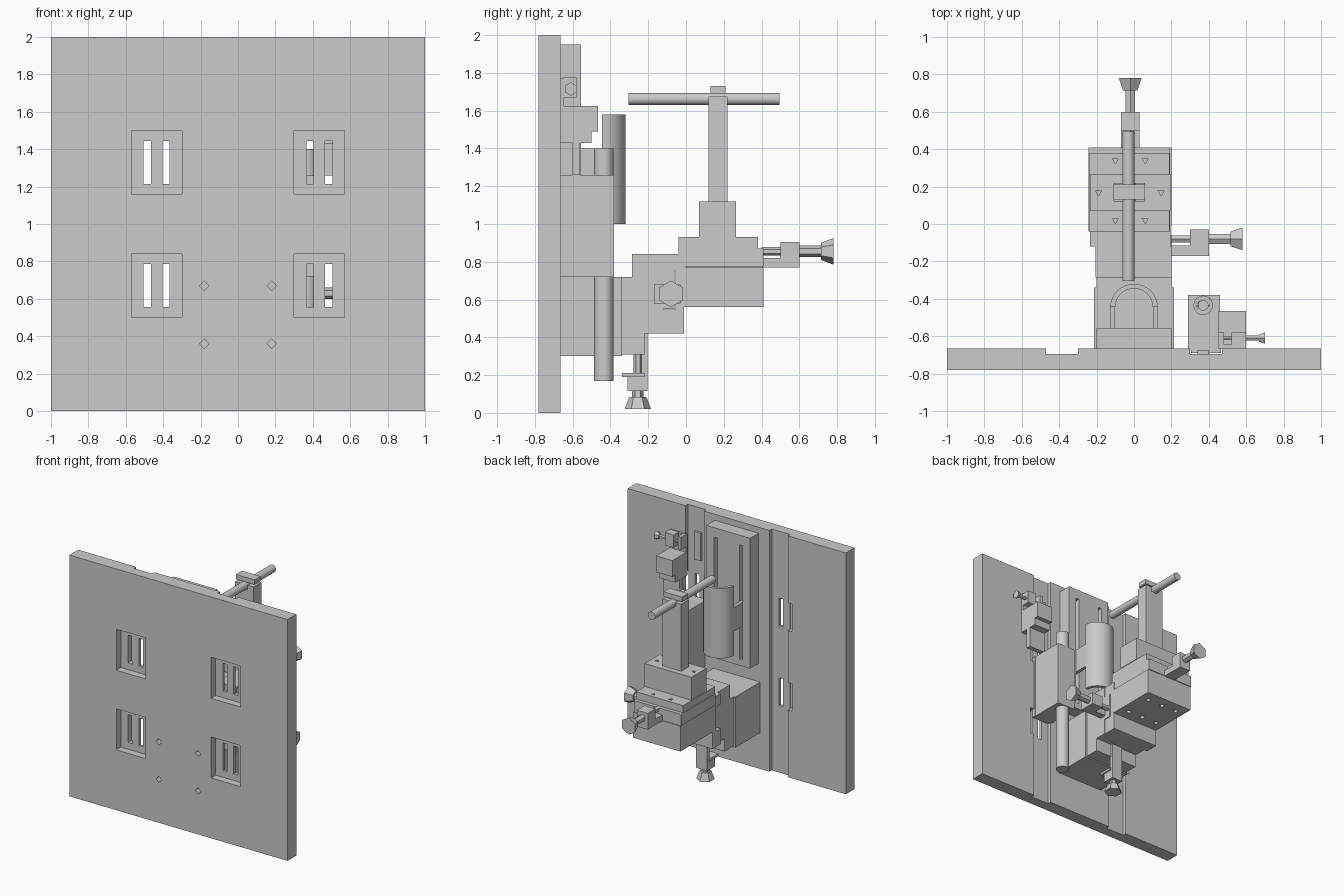
import bpy, bmesh
from math import pi, cos, sin
from mathutils import Vector

if "Cube" in bpy.data.objects:
    bpy.data.objects.remove(bpy.data.objects["Cube"])


def finish(name, bm):
    bmesh.ops.recalc_face_normals(bm, faces=bm.faces)
    me = bpy.data.meshes.new(name)
    bm.to_mesh(me)
    bm.free()
    ob = bpy.data.objects.new(name, me)
    bpy.context.collection.objects.link(ob)
    return ob


def box(name, x0, x1, y0, y1, z0, z1):
    bm = bmesh.new()
    bmesh.ops.create_cube(bm, size=1)
    for v in bm.verts:
        v.co = ((x0 + x1) / 2 + v.co.x * (x1 - x0),
                (y0 + y1) / 2 + v.co.y * (y1 - y0),
                (z0 + z1) / 2 + v.co.z * (z1 - z0))
    return finish(name, bm)


def rod(name, a, b, r1, r2=None, n=24):
    a, b = Vector(a), Vector(b)
    bm = bmesh.new()
    bmesh.ops.create_cone(bm, cap_ends=True, segments=n, radius1=r1,
                          radius2=r1 if r2 is None else r2, depth=(b - a).length)
    q = (b - a).to_track_quat('Z', 'Y')
    for v in bm.verts:
        v.co = q @ v.co + (a + b) / 2
    ob = finish(name, bm)
    if n > 12:
        smooth(ob)
    return ob


def smooth(ob):
    bpy.ops.object.select_all(action='DESELECT')
    bpy.context.view_layer.objects.active = ob
    ob.select_set(True)
    bpy.ops.object.shade_smooth_by_angle(angle=0.6)


def extrude(name, pts, axis, lo, hi):
    """Closed profile pushed along x (points are y, z) or z (points are x, y)."""
    put = (lambda p, t: (t, *p)) if axis == 'x' else (lambda p, t: (*p, t))
    bm = bmesh.new()
    f = bm.faces.new([bm.verts.new(put(p, lo)) for p in pts])
    ext = bmesh.ops.extrude_face_region(bm, geom=[f])['geom']
    d = Vector(put((0, 0), hi - lo))
    bmesh.ops.translate(bm, vec=d, verts=[g for g in ext if isinstance(g, bmesh.types.BMVert)])
    return finish(name, bm)


def cut(ob, cutters):
    for c in cutters:
        m = ob.modifiers.new("cut", 'BOOLEAN')
        m.operation, m.solver, m.object = 'DIFFERENCE', 'EXACT', c
        bpy.context.view_layer.objects.active = ob
        bpy.ops.object.modifier_apply(modifier=m.name)
        bpy.data.objects.remove(c)


# Base plate: pockets in front, slots through, two grooves behind, screw holes
plate = box("base_plate", -1, 1, -0.78, -0.665, 0, 2)
cutters = []
for s in (-1, 1):
    def sbox(a, b, *r):
        return box("cutter", min(s * a, s * b), max(s * a, s * b), *r)
    cutters.append(sbox(0.30, 0.47, -0.695, -0.6, -0.1, 2.1))
    for z in (0.67, 1.33):
        cutters.append(sbox(0.30, 0.57, -0.85, -0.72, z - 0.17, z + 0.17))
        cutters.append(sbox(0.465, 0.505, -0.9, -0.6, z - 0.115, z + 0.115))
        cutters.append(extrude("cutter", [(s * .365, -.9), (s * .405, -.9), (s * .405, -.6), (s * .365, -.6)],
                               'z', z - 0.115, z + 0.115))
    for x, z, r in ((0.58, 1.96, .015), (0.18, 0.67, .025), (0.18, 0.36, .025)):
        cutters.append(rod("cutter", (s * x, -0.9, z), (s * x, -0.6, z), r, n=4))
cut(plate, cutters)

# Upright rail plate with two long slots
rail = box("rail_plate", -0.2, 0.2, -0.68, -0.555, 0.87, 1.95)
cut(rail, [box("cutter", x - 0.015, x + 0.015, -0.61, -0.5, 0.92, 1.87) for x in (-0.115, 0.115)])

# Half-round cover on the rail, with clamping legs
arc = [i * pi / 16 for i in range(17)]
pts = [(0.127 * cos(a), -0.445 + 0.125 * sin(a)) for a in arc]
pts += [(0.1 * cos(a), -0.445 + 0.1 * sin(a)) for a in reversed(arc)]
smooth(extrude("half_round_cover", pts, 'z', 1.0, 1.58))
for x in (-0.115, 0.115):
    box("cover_leg", x - 0.014, x + 0.014, -0.6, -0.44, 1.2, 1.4)

# Vertical stage fixed to the plate
box("stage_base", -0.215, 0.215, -0.665, -0.34, 0.3, 0.72)
box("stage_body", -0.2, 0.2, -0.34, -0.22, 0.31, 0.72)
box("vertical_slide_tongue", -0.12, 0.12, -0.285, -0.22, 0.42, 0.84)
extrude("vertical_slide", [(-.285, .72), (-.22, .72), (-.22, .42), (-.12, .42), (-.12, .55),
                           (-.06, .55), (-.06, .75), (-.12, .75), (-.12, .84), (-.285, .84)],
        'x', -0.205, 0.2)
# Sideways slide wrapped round the dovetail
extrude("side_slide", [(-.12, .42), (-.01, .42), (-.01, .84), (-.12, .84), (-.12, .752),
                       (-.055, .752), (-.055, .548), (-.12, .548)], 'x', -0.235, 0.195)

# Front-back stage carrying the post
lower = box("depth_stage_lower", -0.235, 0.2, -0.01, 0.41, 0.56, 0.77)
cut(lower, [rod("cutter", (x, y, 0.5), (x, y, 0.6), 0.022, n=5)
            for x in (-0.16, -0.02, 0.12) for y in (0.08, 0.32)])
upper = box("depth_stage_upper", -0.242, 0.192, -0.04, 0.41, 0.775, 0.87)
box("depth_stage_tongue", -0.12, 0.08, 0.0, 0.405, 0.76, 0.79)
top = box("depth_stage_top", -0.24, 0.19, -0.04, 0.38, 0.87, 0.93)
cut(top, [rod("cutter", (x, y, 0.89), (x, y, 1), 0.018, n=3)
          for x in (-0.1, 0.06) for y in (0.02, 0.34)])
riser = box("post_riser", -0.235, 0.195, 0.07, 0.265, 0.93, 1.12)
cut(riser, [rod("cutter", (x, 0.17, 1.08), (x, 0.17, 1.2), 0.02, n=3) for x in (-0.19, 0.145)])

# Post with a V seat, clamped cross rod and cap
post = box("post", -0.11, 0.06, 0.12, 0.22, 1.12, 1.675)
cut(post, [box("cutter", -0.055, 0.005, 0, 0.3, 1.635, 1.8)])
rod("cross_rod", (-0.03, -0.305, 1.662), (-0.03, 0.495, 1.662), 0.032, n=20)
box("rod_cap", -0.11, 0.06, 0.13, 0.21, 1.69, 1.73)


# Adjusting screws: shaft with a flared faceted knob
def screw(name, start, axis, length, k=1.0):
    a, d = Vector(start), Vector(axis)
    e = a + d * length
    rod(name + "_shaft", a, e - d * 0.05 * k, 0.022 * k, n=6)
    rod(name + "_sleeve", a + d * length * 0.5, e - d * 0.05 * k, 0.03 * k, n=6)
    rod(name + "_knob", e - d * 0.065 * k, e, 0.045 * k, 0.07 * k, n=6)


screw("vertical_screw", (0, -0.255, 0.31), (0, 0, -1), 0.29)
box("vertical_screw_block", -0.05, 0.05, -0.31, -0.21, 0.115, 0.21)
box("vertical_screw_arm", -0.05, 0.05, -0.235, -0.205, 0.115, 0.42)
box("vertical_screw_stop", -0.06, 0.06, -0.34, -0.22, 0.19, 0.21)

screw("side_screw", (0.18, -0.08, 0.63), (1, 0, 0), 0.4)
box("side_screw_block", 0.3, 0.4, -0.13, -0.03, 0.58, 0.68)
box("side_screw_arm", 0.19, 0.4, -0.17, -0.115, 0.58, 0.68)

screw("depth_screw", (-0.02, 0.4, 0.855), (0, 1, 0), 0.38)
box("depth_screw_block", -0.07, 0.03, 0.5, 0.6, 0.79, 0.905)
box("depth_screw_arm", -0.07, 0.03, 0.4, 0.6, 0.77, 0.82)

# Gauge: holder seated in the right groove, hollow probe tube
holder = box("gauge_holder", 0.29, 0.46, -0.675, -0.38, 0.72, 1.26)
box("gauge_holder_key", 0.305, 0.465, -0.69, -0.66, 0.72, 1.26)
tube = rod("gauge_tube", (0.37, -0.435, 0.17), (0.37, -0.435, 1.40), 0.052)
cut(tube, [rod("cutter", (0.37, -0.435, 1.3), (0.37, -0.435, 1.5), 0.026, n=16)])
box("groove_key", 0.34, 0.40, -0.7, -0.675, 1.57, 1.8)

# Small trim unit above the gauge
extrude("trim_block", [(-.665, 1.43), (-.50, 1.43), (-.50, 1.49), (-.465, 1.49), (-.465, 1.625), (-.665, 1.625)],
        'x', 0.45, 0.6)
box("trim_link", 0.45, 0.6, -0.6, -0.56, 1.26, 1.43)
box("trim_frame_back", 0.45, 0.6, -0.665, -0.645, 1.625, 1.77)
for x0, x1 in ((0.45, 0.48), (0.52, 0.6)):
    box("trim_frame_cheek", x0, x1, -0.65, -0.58, 1.67, 1.775)
screw("trim_screw", (0.45, -0.61, 1.715), (1, 0, 0), 0.25, 0.5)
